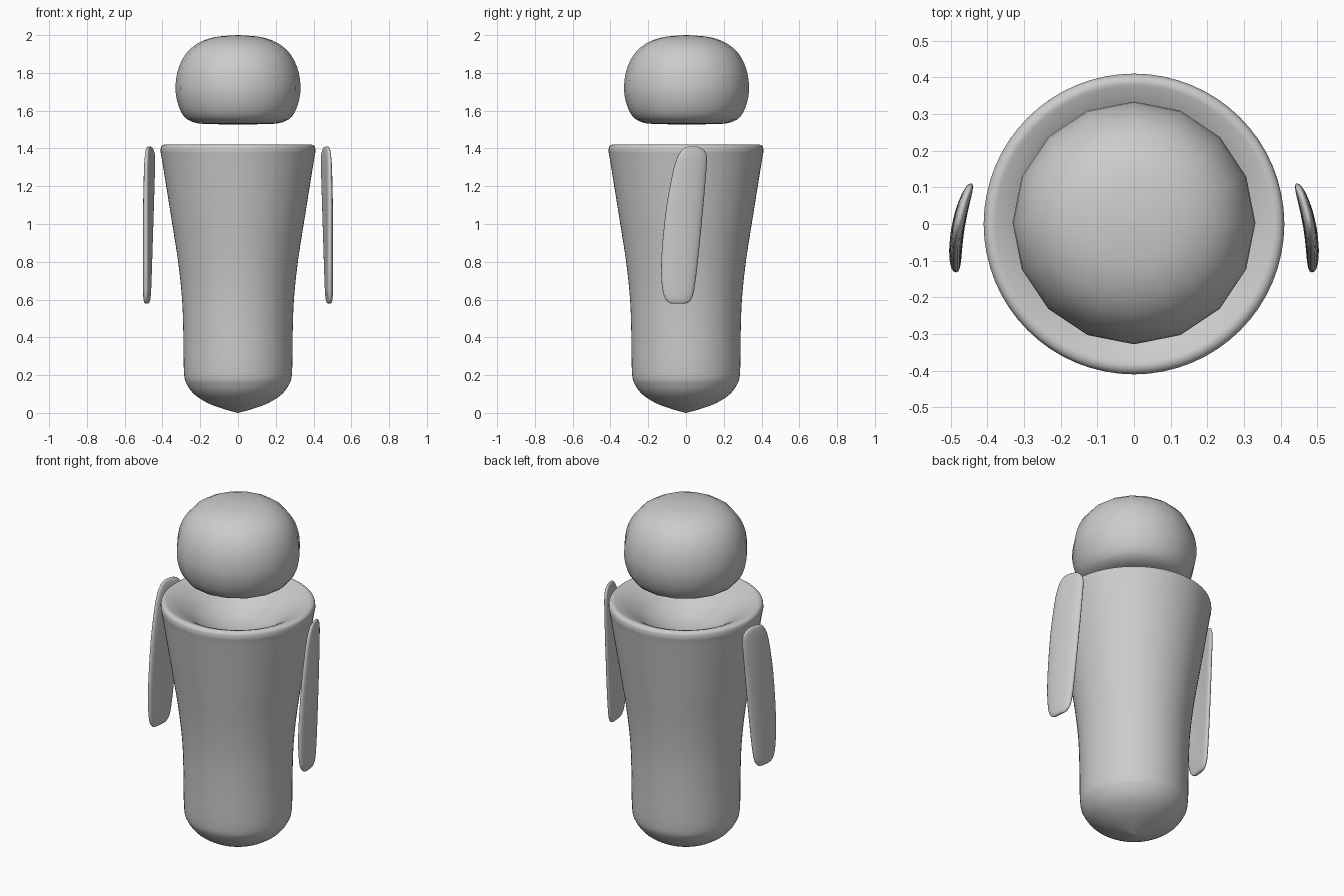
import bpy, bmesh, math

if "Cube" in bpy.data.objects:
    bpy.data.objects.remove(bpy.data.objects["Cube"])


def smooth_profile(pts, n=4):
    # Catmull-Rom through the profile points
    p = [pts[0]] + pts + [pts[-1]]
    out = []
    for i in range(1, len(p) - 2):
        for k in range(n):
            t = k / n
            out.append(tuple(
                0.5 * (2 * b + (c - a) * t + (2 * a - 5 * b + 4 * c - d) * t * t
                       + (3 * b - a - 3 * c + d) * t ** 3)
                for a, b, c, d in zip(p[i - 1], p[i], p[i + 1], p[i + 2])))
    return out + [pts[-1]]


def loft(name, rings):
    # Skin closed rings; the first and last ring are closed with caps
    bm = bmesh.new()
    rows = [[bm.verts.new(c) for c in r] for r in rings]
    n = len(rows[0])
    for a, b in zip(rows, rows[1:]):
        for i in range(n):
            j = (i + 1) % n
            bm.faces.new((a[i], a[j], b[j], b[i]))
    bm.faces.new(rows[0][::-1])
    bm.faces.new(rows[-1])
    bmesh.ops.recalc_face_normals(bm, faces=bm.faces)
    for f in bm.faces:
        f.smooth = True
    me = bpy.data.meshes.new(name)
    bm.to_mesh(me)
    bm.free()
    ob = bpy.data.objects.new(name, me)
    bpy.context.collection.objects.link(ob)
    return ob


def lathe(name, profile, seg, y0=0.0):
    return loft(name, [[(r * math.cos(2 * math.pi * i / seg),
                         y0 + r * math.sin(2 * math.pi * i / seg), z)
                        for i in range(seg)] for r, z in profile])


# Tapered body with a rounded rim and a shallow bowl on top
body = [(0.002, 0.0), (0.08, 0.022), (0.16, 0.052), (0.23, 0.097), (0.27, 0.15),
        (0.286, 0.21), (0.289, 0.4), (0.296, 0.6), (0.317, 0.8), (0.348, 1.0),
        (0.38, 1.2), (0.404, 1.35), (0.41, 1.385), (0.406, 1.41), (0.39, 1.42),
        (0.37, 1.416), (0.33, 1.398), (0.27, 1.36), (0.2, 1.31),
        (0.1, 1.265), (0.002, 1.25)]
lathe("body", smooth_profile(body), 64)

# Flattened head, floating above the body
head = [(0.002, 1.528), (0.17, 1.529), (0.24, 1.54), (0.285, 1.568), (0.313, 1.62),
        (0.328, 1.68), (0.331, 1.73), (0.322, 1.8), (0.296, 1.87), (0.25, 1.93),
        (0.18, 1.973), (0.1, 1.993), (0.002, 2.0)]
lathe("head", smooth_profile(head, 2), 16, 0.003)

# Flat paddle arms: z, back-of-outline y, front-of-outline y, half thickness
sections = [(0.578, -0.07, -0.01, 0.004), (0.583, -0.09, 0.01, 0.010),
            (0.605, -0.11, 0.03, 0.015), (0.65, -0.124, 0.043, 0.017),
            (0.75, -0.132, 0.057, 0.018), (0.9, -0.125, 0.073, 0.018),
            (1.1, -0.103, 0.092, 0.018), (1.25, -0.075, 0.105, 0.017),
            (1.32, -0.058, 0.11, 0.016), (1.37, -0.037, 0.108, 0.014),
            (1.4, -0.012, 0.085, 0.010), (1.41, 0.01, 0.06, 0.004)]


def power(v, e):
    return math.copysign(abs(v) ** e, v)


for side, name in ((1, "right_arm"), (-1, "left_arm")):
    rings = []
    for z, ya, yb, h in smooth_profile(sections, 2):
        ring = []
        for i in range(24):
            a = 2 * math.pi * i / 24
            y = (ya + yb) / 2 + (yb - ya) / 2 * power(math.cos(a), 0.75)
            x = 0.478 - 0.19 * y - y * y + h * power(math.sin(a), 0.75)
            ring.append((side * x, y, z))
        rings.append(ring)
    loft(name, rings)
